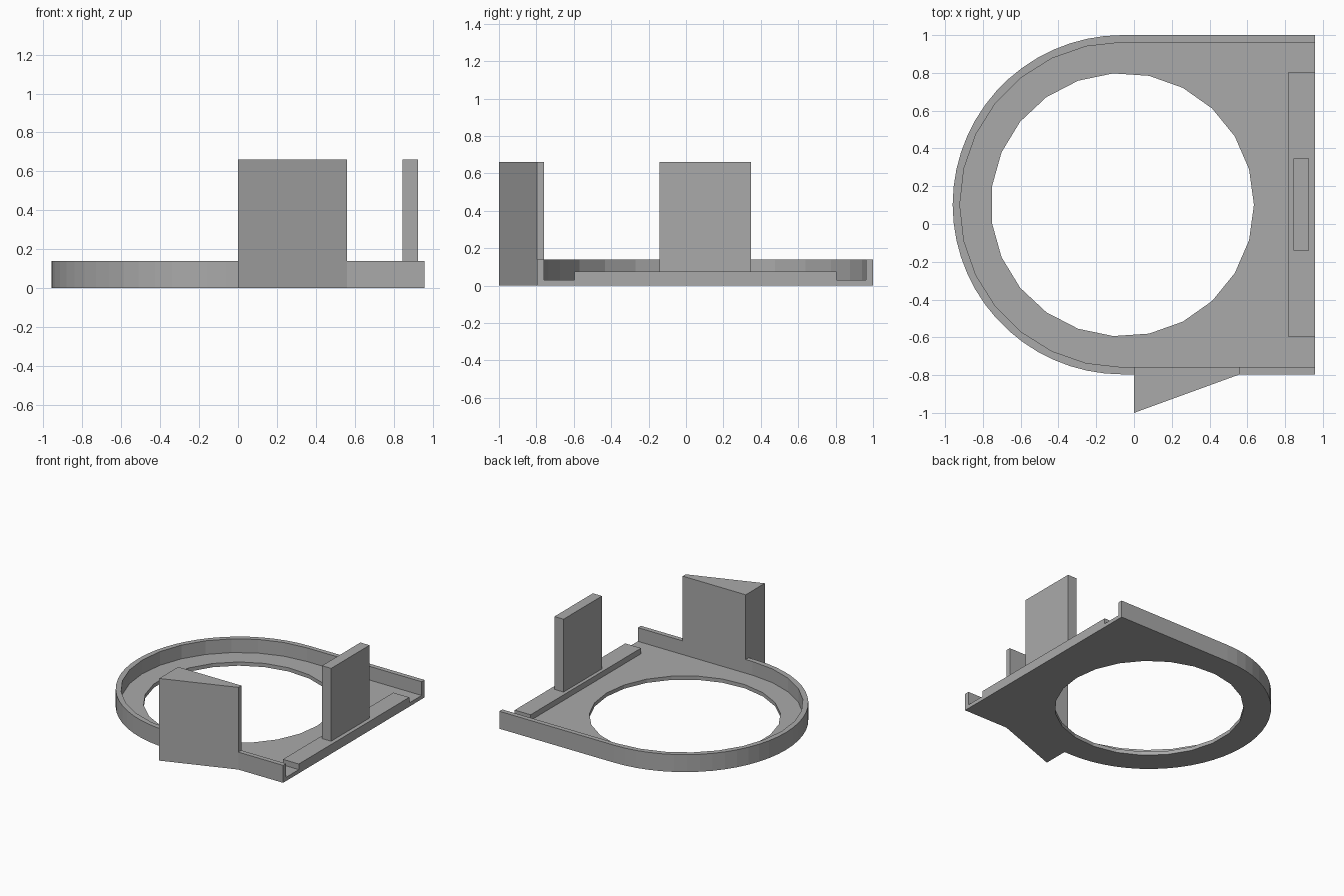
import bpy, bmesh
from math import sin, cos, pi

if "Cube" in bpy.data.objects:
    bpy.data.objects.remove(bpy.data.objects["Cube"])

gray = bpy.data.materials.new("plain gray")
gray.diffuse_color = (0.4, 0.4, 0.4, 1)
gray.use_nodes = True
gray.node_tree.nodes["Principled BSDF"].inputs["Base Color"].default_value = gray.diffuse_color

CX, CY = -0.062, 0.102             # centre of the round end
R_OUT, R_IN, R_HOLE = 0.898, 0.86, 0.697
RIGHT = 0.958                      # open end of the tray
FLOOR, RIM, TOP = 0.03, 0.14, 0.66


def arc(r, n, a0, a1):
    """Points on the round end from angle a0 to a1 in n steps."""
    return [(CX + r * cos(a0 + (a1 - a0) * i / n), CY + r * sin(a0 + (a1 - a0) * i / n))
            for i in range(n + 1)]


def prism(name, loops, z0, z1):
    """Extrude an outline (with optional hole loops) from z0 to z1."""
    bm = bmesh.new()
    edges = []
    for pts in loops:
        vs = [bm.verts.new((x, y, z0)) for x, y in pts]
        edges += [bm.edges.new((vs[i - 1], vs[i])) for i in range(len(vs))]
    if len(loops) == 1:
        bm.faces.new(vs)
    else:
        bmesh.ops.triangle_fill(bm, use_beauty=True, edges=edges)
    ext = bmesh.ops.extrude_face_region(bm, geom=bm.faces[:], use_keep_orig=True)
    moved = [g for g in ext["geom"] if isinstance(g, bmesh.types.BMVert)]
    bmesh.ops.translate(bm, verts=moved, vec=(0, 0, z1 - z0))
    bmesh.ops.recalc_face_normals(bm, faces=bm.faces[:])
    me = bpy.data.meshes.new(name)
    bm.to_mesh(me)
    bm.free()
    me.materials.append(gray)
    ob = bpy.data.objects.new(name, me)
    bpy.context.collection.objects.link(ob)
    return ob


def rect(x0, x1, y0, y1):
    return [(x0, y0), (x1, y0), (x1, y1), (x0, y1)]


Y0, Y1 = CY - R_OUT, CY + R_OUT    # outer side walls
I0, I1 = CY - R_IN, CY + R_IN      # inner side walls
outer = arc(R_OUT, 30, pi / 2, 3 * pi / 2)
inner = arc(R_IN, 14, 3 * pi / 2, pi / 2)
hole = arc(R_HOLE, 23, 0, 2 * pi)[:-1]

# floor with round opening, including the foot of the wedge
prism("floor", [[(RIGHT, Y1)] + outer + [(0, Y0), (0, -1), (0.56, Y0), (RIGHT, Y0)], hole], 0, FLOOR)

# raised rim around the tray, interrupted by the wedge
prism("rim", [[(RIGHT, Y1)] + outer + [(0, Y0), (0, I0)] + inner + [(RIGHT, I1)]], FLOOR, RIM)
prism("rim_end", [rect(0.56, RIGHT, Y0, I0)], FLOOR, RIM)

# tall wedge on the front side
prism("wedge", [[(0, -1), (0.56, Y0), (0.56, I0), (0, I0)]], FLOOR, TOP)

# low rail along the open end with an upright tab
prism("rail", [rect(0.817, RIGHT, -0.597, 0.805)], FLOOR, 0.075)
prism("tab", [rect(0.845, 0.926, -0.141, 0.347)], 0.075, TOP)
